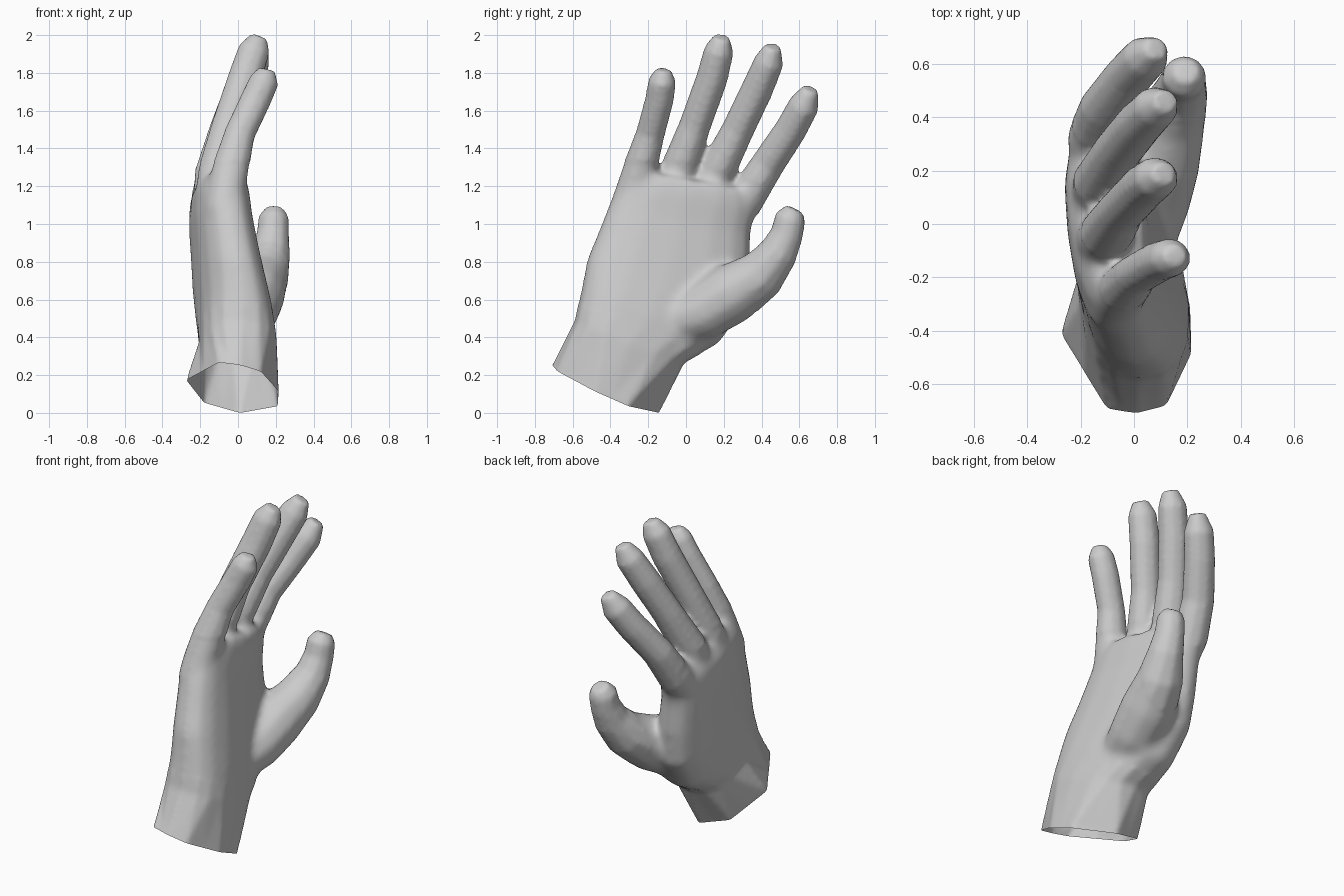
import bpy, bmesh, math
from mathutils import Vector

if "Cube" in bpy.data.objects:
    bpy.data.objects.remove(bpy.data.objects["Cube"])

bm = bmesh.new()
SIDES = 10


def loft(rings):
    """Skin a closed tube through a list of point rings."""
    vs = [[bm.verts.new(p) for p in ring] for ring in rings]
    n = len(vs[0])
    for a, b in zip(vs, vs[1:]):
        for i in range(n):
            j = (i + 1) % n
            bm.faces.new((a[i], a[j], b[j], b[i]))
    bm.faces.new(vs[0][::-1])
    bm.faces.new(vs[-1])


def sgn_pow(v, e):
    return math.copysign(abs(v) ** e, v)


def palm_ring(ly, lz, ry, rz, x0, x1, tilt=0.0, shear=0.0, n=16, e=0.8):
    """Rounded section between a little-finger-side and a thumb-side point."""
    L, R = Vector((0, ly, lz)), Vector((0, ry, rz))
    c, u = (L + R) / 2, (R - L) / 2
    out = []
    for i in range(n):
        a = 2 * math.pi * i / n
        s, t = sgn_pow(math.cos(a), e), sgn_pow(math.sin(a), e)
        x = (x0 + x1) / 2 + t * (x1 - x0) / 2 + shear * s
        p = c + u * s
        out.append((x, p.y, p.z + tilt * x))
    return out


def digit(path, depth=1.08):
    """Tapered tube along (x, y, z, radius) points, rounded off at the tip."""
    pts = [Vector(p[:3]) for p in path]
    rings = []
    for i, p in enumerate(pts):
        t = (pts[min(i + 1, len(pts) - 1)] - pts[max(i - 1, 0)]).normalized()
        u = t.cross(Vector((1, 0, 0))).normalized()
        w = u.cross(t) * depth
        r = path[i][3]
        rings.append([p + (u * math.cos(a) + w * math.sin(a)) * r
                      for a in (2 * math.pi * k / SIDES for k in range(SIDES))])
    loft(rings)


# Eight-cornered cuff at the wrist, with a midpoint on each side
corners = [Vector(c) for c in (
    (.01, -.14, 0), (.21, -.30, .045), (.215, -.48, .12), (.12, -.68, .22),
    (.01, -.71, .25), (-.10, -.695, .265), (-.275, -.41, .175), (-.18, -.18, .055))]
cuff = []
for a, b in zip(corners, corners[1:] + corners[:1]):
    cuff += [a, (a + b) / 2]

# Palm and wrist
loft([
    [p + Vector((0, -.08, -.17)) for p in cuff],
    cuff,
    palm_ring(-0.59, 0.49, -0.01, 0.26, -0.205, 0.205, -0.05, -0.02),
    palm_ring(-0.555, 0.66, 0.18, 0.37, -0.215, 0.175, shear=-0.035),
    palm_ring(-0.525, 0.82, 0.31, 0.56, -0.23, 0.13, shear=-0.045),
    palm_ring(-0.47, 0.95, 0.34, 0.77, -0.24, 0.095, shear=-0.045),
    palm_ring(-0.415, 1.09, 0.345, 0.95, -0.25, 0.065, shear=-0.045),
    palm_ring(-0.35, 1.22, 0.37, 1.09, -0.245, 0.05, shear=-0.04),
    palm_ring(-0.28, 1.285, 0.34, 1.18, -0.20, 0.03, shear=-0.03),
])

# Fingers, little to index
digit([(-.08, -.33, 1.05, .09), (-.045, -.25, 1.27, .095), (.01, -.188, 1.48, .077),
       (.095, -.14, 1.66, .077), (.14, -.125, 1.76, .074), (.155, -.12, 1.818, .042)])
digit([(-.13, -.13, 1.05, .10), (-.11, -.045, 1.27, .10), (-.05, .047, 1.52, .085),
       (.035, .137, 1.77, .085), (.085, .175, 1.92, .08), (.115, .19, 1.99, .045)])
digit([(-.13, .06, 1.03, .10), (-.13, .15, 1.25, .10), (-.06, .275, 1.5, .087),
       (.02, .375, 1.71, .086), (.085, .44, 1.86, .08), (.12, .46, 1.94, .045)])
digit([(-.13, .22, .97, .09), (-.15, .315, 1.13, .10), (-.11, .435, 1.32, .09),
       (-.02, .555, 1.5, .086), (.045, .625, 1.63, .083), (.085, .66, 1.715, .045)])

# Thumb with its fleshy base
digit([(.03, -.12, .46, .11), (.06, .08, .53, .155), (.09, .24, .63, .165),
       (.14, .40, .735, .135), (.175, .49, .85, .105), (.185, .535, .95, .088),
       (.19, .553, 1.035, .083), (.195, .575, 1.08, .05)], 1.0)

bmesh.ops.recalc_face_normals(bm, faces=bm.faces)
mesh = bpy.data.meshes.new("hand")
bm.to_mesh(mesh)
bm.free()
hand = bpy.data.objects.new("hand", mesh)
bpy.context.collection.objects.link(hand)
bpy.context.view_layer.objects.active = hand
hand.select_set(True)

# Fuse the parts into one skin
rm = hand.modifiers.new("fuse", 'REMESH')
rm.mode = 'VOXEL'
rm.voxel_size = 0.016
bpy.ops.object.modifier_apply(modifier="fuse")

# Soften everything a little, and the palm, knuckles and thumb base more
group = hand.vertex_groups.new(name="palm")
group.add([v.index for v in hand.data.vertices
           if 0.35 - 0.4 * v.co.y < v.co.z < 1.33 - 0.3 * max(0, v.co.y)
           and v.co.y < 0.38], 1.0, 'REPLACE')
for name, count, vg in (("soften", 4, ""), ("blend", 25, "palm")):
    sm = hand.modifiers.new(name, 'SMOOTH')
    sm.factor = 0.5
    sm.iterations = count
    sm.vertex_group = vg
    bpy.ops.object.modifier_apply(modifier=name)

# Cut the wrist open
bm = bmesh.new()
bm.from_mesh(hand.data)
bmesh.ops.bisect_plane(bm, geom=bm.verts[:] + bm.edges[:] + bm.faces[:],
                       plane_co=(0, -0.42, 0.127), plane_no=(0.19, 0.446, 1),
                       clear_inner=True)
bm.to_mesh(hand.data)
bm.free()
bpy.ops.object.shade_smooth()
